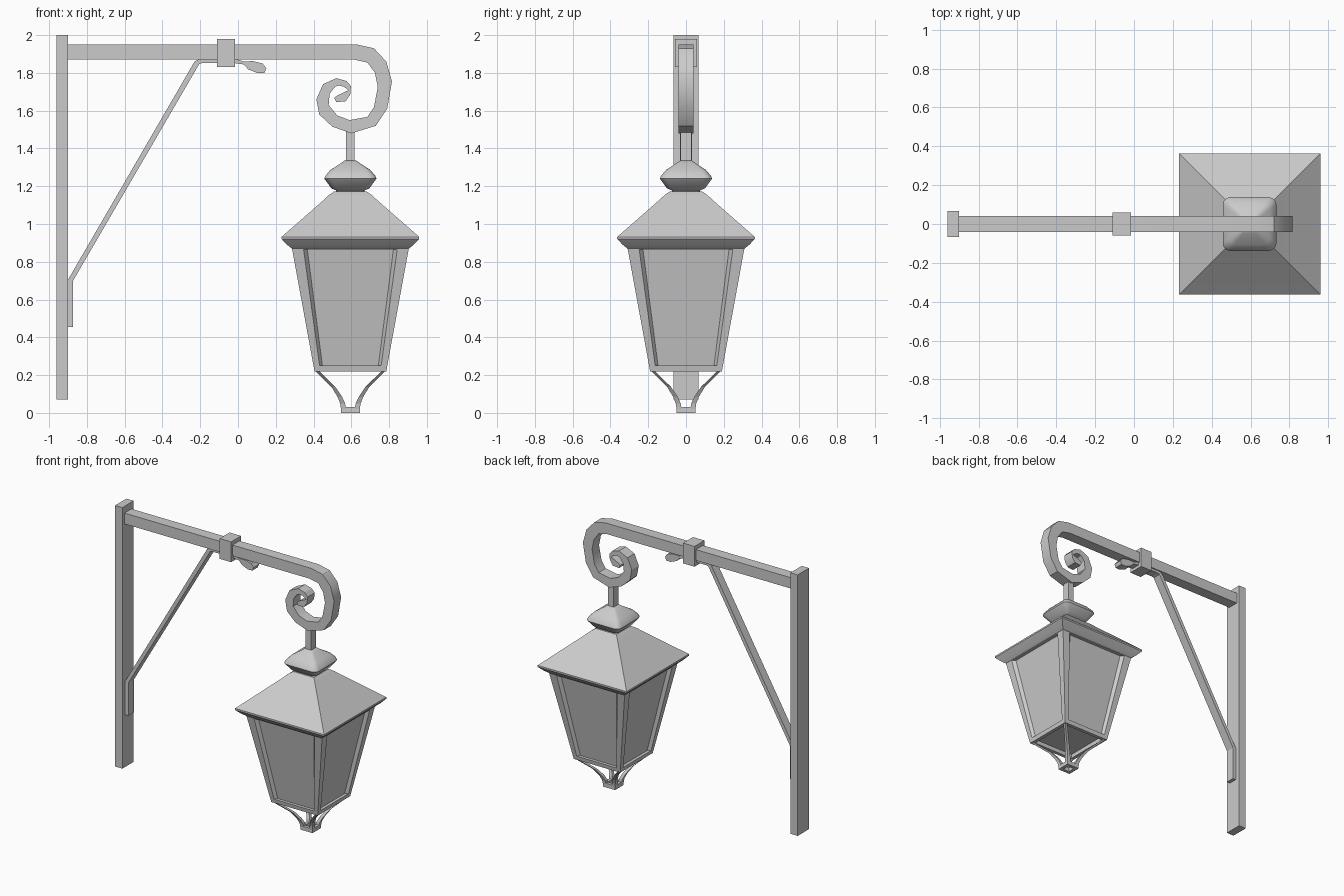
import bpy, bmesh, math

if "Cube" in bpy.data.objects:
    bpy.data.objects.remove(bpy.data.objects["Cube"])

CX = 0.595  # lantern axis


def finish(name, bm, smooth=None):
    bmesh.ops.remove_doubles(bm, verts=bm.verts, dist=1e-5)
    bmesh.ops.recalc_face_normals(bm, faces=bm.faces)
    mesh = bpy.data.meshes.new(name)
    bm.to_mesh(mesh)
    bm.free()
    ob = bpy.data.objects.new(name, mesh)
    bpy.context.collection.objects.link(ob)
    if smooth:
        bpy.ops.object.select_all(action='DESELECT')
        bpy.context.view_layer.objects.active = ob
        ob.select_set(True)
        bpy.ops.object.shade_smooth_by_angle(angle=math.radians(smooth))
    return ob


def loft(name, rings, closed=False, smooth=None):
    """Skin a series of equal-length point rings; cap the ends unless closed."""
    bm = bmesh.new()
    vs = [[bm.verts.new(p) for p in r] for r in rings]
    n = len(vs[0])
    pairs = list(zip(vs, vs[1:])) + ([(vs[-1], vs[0])] if closed else [])
    for a, b in pairs:
        for i in range(n):
            j = (i + 1) % n
            bm.faces.new((a[i], a[j], b[j], b[i]))
    if not closed:
        bm.faces.new(vs[0])
        bm.faces.new(vs[-1])
    return finish(name, bm, smooth)


def square(h, z, x=CX, y=0.0):
    return [(x + sx * h, y + sy * h, z) for sx, sy in ((-1, -1), (1, -1), (1, 1), (-1, 1))]


def rounded(h, z, k=0.28):
    r, pts = h * k, []
    for q in range(4):
        for s in range(4):
            a = math.radians(q * 90 + s * 30)
            cx = (h - r) * (1 if q in (0, 3) else -1)
            cy = (h - r) * (1 if q < 2 else -1)
            pts.append((CX + cx + r * math.cos(a), cy + r * math.sin(a), z))
    return pts


def box(name, x0, x1, y, z0, z1):
    return loft(name, [[(x0, -y, z), (x1, -y, z), (x1, y, z), (x0, y, z)] for z in (z0, z1)])


def ribbon(name, pairs, y, smooth=None):
    """Flat bar following (outer x, z, inner x, z) stations, 2*y wide."""
    return loft(name, [[(a, -y, b), (a, y, b), (c, y, d), (c, -y, d)] for a, b, c, d in pairs],
                smooth=smooth)


# Wall post, collar and stem
box("wall_post", -0.96, -0.90, 0.066, 0.07, 2.0)
box("arm_collar", -0.11, -0.016, 0.058, 1.83, 1.98)
box("hanging_stem", CX - 0.023, CX + 0.023, 0.028, 1.32, 1.50)

# Arm ending in a scroll
ribbon("scroll_arm", [
    (-0.90, 1.95, -0.90, 1.87), (0.63, 1.95, 0.615, 1.87), (0.72, 1.93, 0.685, 1.855),
    (0.785, 1.86, 0.725, 1.80), (0.815, 1.755, 0.74, 1.725), (0.79, 1.61, 0.72, 1.62),
    (0.73, 1.52, 0.685, 1.567), (0.60, 1.48, 0.59, 1.55), (0.50, 1.515, 0.525, 1.575),
    (0.43, 1.58, 0.48, 1.63), (0.415, 1.66, 0.485, 1.69), (0.45, 1.74, 0.515, 1.727),
    (0.52, 1.772, 0.535, 1.733), (0.575, 1.757, 0.56, 1.727), (0.598, 1.73, 0.585, 1.708),
    (0.594, 1.685, 0.555, 1.695), (0.57, 1.65, 0.525, 1.68), (0.52, 1.645, 0.51, 1.668),
], 0.041, smooth=32)

# Diagonal brace: foot, strut, run under the arm and leaf tip
ribbon("diagonal_brace", [
    (-0.90, 0.455, -0.873, 0.455), (-0.90, 0.705, -0.873, 0.70),
    (-0.23, 1.86, -0.205, 1.847), (-0.20, 1.875, -0.19, 1.852),
    (-0.02, 1.875, -0.02, 1.852), (0.03, 1.861, 0.03, 1.845), (0.08, 1.862, 0.055, 1.818),
    (0.13, 1.85, 0.105, 1.798), (0.15, 1.825, 0.14, 1.80),
], 0.032)

# Roof and cap
loft("lantern_roof", [square(h, z) for h, z in (
    (0.31, 0.87), (0.335, 0.89), (0.364, 0.92), (0.364, 0.932), (0.14, 1.128),
    (0.115, 1.152), (0.085, 1.173))], smooth=20)
loft("roof_cap", [rounded(h, z) for h, z in (
    (0.075, 1.165), (0.075, 1.178), (0.10, 1.188), (0.138, 1.24), (0.132, 1.255),
    (0.105, 1.287), (0.05, 1.322), (0.03, 1.337))], smooth=35)

# Lantern body: tapered frame with recessed panes and a recessed floor
bm = bmesh.new()
for side in range(4):
    c, s = round(math.cos(side * math.pi / 2)), round(math.sin(side * math.pi / 2))

    def pt(u, z, inset):
        d = -(0.19 + 0.12 * (z - 0.22) / 0.655 - inset)
        return bm.verts.new((CX + u * c - d * s, u * s + d * c, z))

    def loop(ub, zb, ut, zt, inset):
        return [pt(-ub, zb, inset), pt(ub, zb, inset), pt(ut, zt, inset), pt(-ut, zt, inset)]

    def bridge(make_a, make_b):
        for i in range(4):
            a, b = make_a(), make_b()
            j = (i + 1) % 4
            bm.faces.new((a[i], a[j], b[j], b[i]))

    outer = lambda: loop(0.19, 0.22, 0.31, 0.875, 0)
    rim = lambda: loop(0.163, 0.25, 0.248, 0.866, 0)
    pane = lambda: loop(0.148, 0.25, 0.228, 0.866, 0.022)
    bridge(outer, rim)
    bridge(rim, pane)
    bm.faces.new(pane())
rings = [[bm.verts.new(p) for p in square(h, z)] for h, z in ((0.19, 0.22), (0.165, 0.22), (0.165, 0.25))]
for a, b in zip(rings, rings[1:]):
    for i in range(4):
        j = (i + 1) % 4
        bm.faces.new((a[i], a[j], b[j], b[i]))
bm.faces.new(rings[-1])
bmesh.ops.delete(bm, geom=[v for v in bm.verts if not v.link_faces], context='VERTS')
finish("lantern_body", bm)

# Curved corner legs and hollow foot
for sx in (-1, 1):
    for sy in (-1, 1):
        loft("foot_leg", [square(t / 2, z, CX + sx * (h - t / 2), sy * (h - t / 2)) for h, z, t in (
            (0.188, 0.225, 0.02), (0.145, 0.182, 0.02), (0.10, 0.137, 0.021),
            (0.068, 0.085, 0.024), (0.054, 0.05, 0.026), (0.05, 0.02, 0.027))])
loft("foot_ring", [square(h, z) for h, z in ((0.05, 0), (0.05, 0.03), (0.026, 0.03), (0.026, 0))],
     closed=True)
